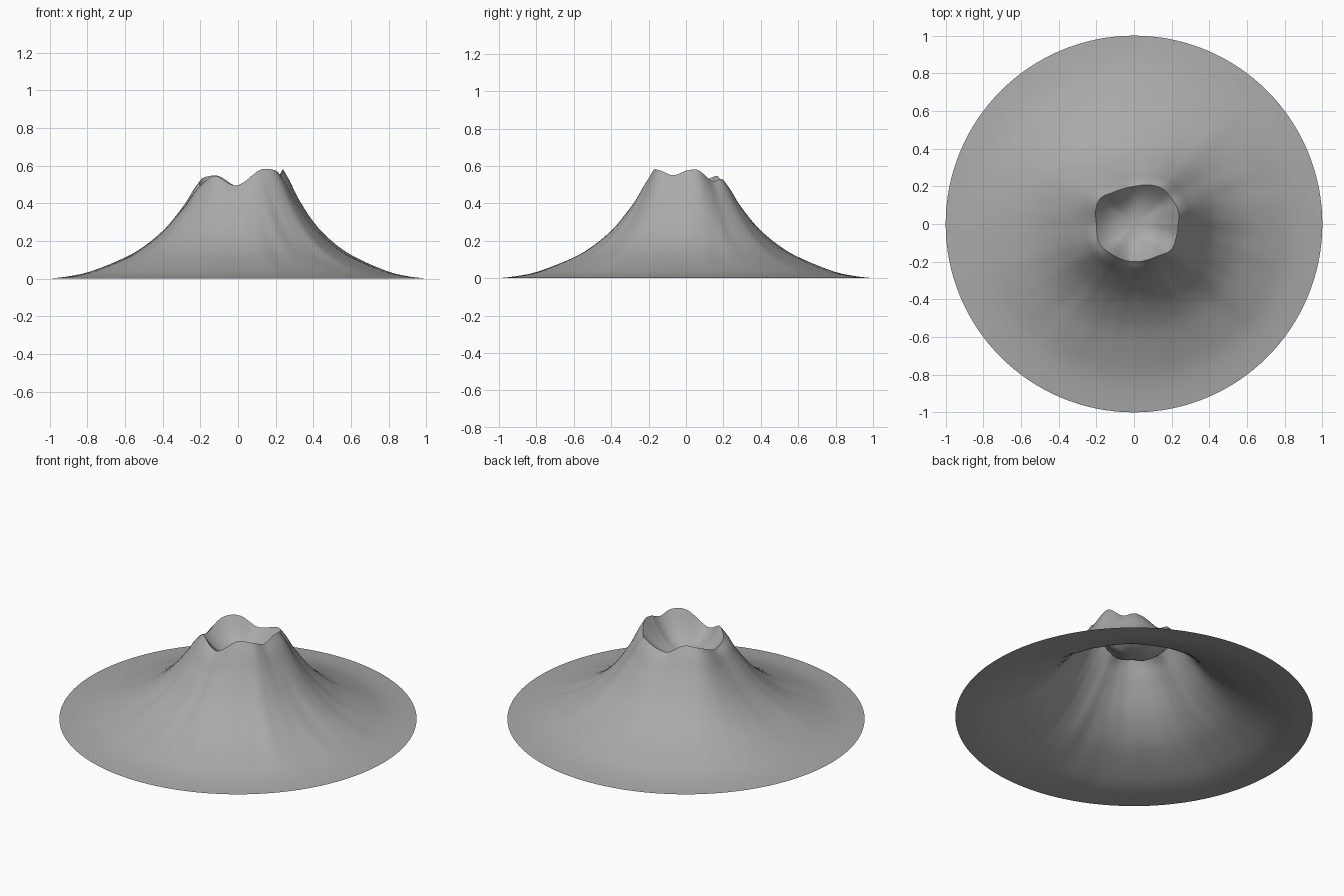
import bpy
import bmesh
from math import sin, cos, exp, radians, pi

if "Cube" in bpy.data.objects:
    bpy.data.objects.remove(bpy.data.objects["Cube"])

SEGMENTS = 128
FLOOR = 0.40
MEAN_RIM = 0.54

# Crater rim: angle, radius, height
RIM = [(0, .235, .575), (15, .245, .578), (35, .24, .52), (52, .24, .53),
       (90, .20, .49), (122, .20, .545), (145, .225, .535), (180, .20, .485),
       (210, .21, .51), (232, .20, .545), (268, .20, .495), (305, .21, .578),
       (325, .24, .575), (343, .235, .55), (360, .235, .575)]

# Outer slope: fraction of the way out, fraction of rim height
SLOPE = [(0, 1), (.05, .90), (.10, .77), (.23, .51), (.36, .335),
         (.49, .215), (.74, .065), (.88, .02), (1, 0)]


def sample(table, x):
    """Smooth monotone-looking interpolation of every column at x."""
    i = next(k for k in range(len(table) - 1) if x <= table[k + 1][0])
    a, b = table[i], table[i + 1]
    before = table[max(i - 1, 0)]
    after = table[min(i + 2, len(table) - 1)]
    h = b[0] - a[0]
    s = (x - a[0]) / h
    out = []
    for c in range(1, len(a)):
        m0 = (b[c] - before[c]) / (b[0] - before[0]) * h
        m1 = (after[c] - a[c]) / (after[0] - a[0]) * h
        out.append((2*s**3 - 3*s**2 + 1) * a[c] + (s**3 - 2*s**2 + s) * m0
                   + (3*s**2 - 2*s**3) * b[c] + (s**3 - s**2) * m1)
    return out


def gullies(angle, t):
    """Shallow radial ridges, stronger at the front and right."""
    strength = 0.6 + 0.4 * cos(angle + pi / 4)
    wave = (sin(9 * angle + 2 * t) + 0.7 * sin(17 * angle + 1.3 - 3 * t)
            + 0.5 * sin(29 * angle + 4 * t))
    return 0.022 * strength * wave * t * (1 - t) ** 2


def surface(angle, ring):
    """Ring -1..0 crosses the crater, 0..1 goes down the outer slope."""
    radius, top = sample(RIM, angle * 180 / pi)
    if ring < 0:
        inner = 1 + ring
        z = FLOOR + (top - FLOOR) * inner ** 2.6
        return radius * inner, z
    t = ring ** 1.5
    crest = MEAN_RIM + (top - MEAN_RIM) * exp(-5 * t)
    z = crest * sample(SLOPE, t)[0] + gullies(angle, t)
    return radius + (1 - radius) * t, max(z, 0)


# Mountain surface: one open sheet from crater floor to the foot
bm = bmesh.new()
levels = [-1 + k / 8 for k in range(1, 9)] + [k / 28 for k in range(1, 29)]
rings = []
for level in levels:
    loop = []
    for k in range(SEGMENTS):
        a = 2 * pi * k / SEGMENTS
        r, z = surface(a, level)
        loop.append(bm.verts.new((r * cos(a), r * sin(a), z)))
    rings.append(loop)

centre = bm.verts.new((0, 0, FLOOR))
for k in range(SEGMENTS):
    n = (k + 1) % SEGMENTS
    bm.faces.new((centre, rings[0][k], rings[0][n]))
    for low, high in zip(rings, rings[1:]):
        bm.faces.new((low[k], high[k], high[n], low[n]))

mesh = bpy.data.meshes.new("volcano_slope")
bm.to_mesh(mesh)
bm.free()
volcano = bpy.data.objects.new("volcano_slope", mesh)
bpy.context.collection.objects.link(volcano)

# Plain grey rock
rock = bpy.data.materials.new("grey_rock")
rock.use_nodes = True
colour = (0.4, 0.4, 0.4, 1)
rock.diffuse_color = colour
rock.node_tree.nodes["Principled BSDF"].inputs["Base Color"].default_value = colour
mesh.materials.append(rock)

bpy.context.view_layer.objects.active = volcano
volcano.select_set(True)
bpy.ops.object.shade_smooth_by_angle(angle=radians(60))
